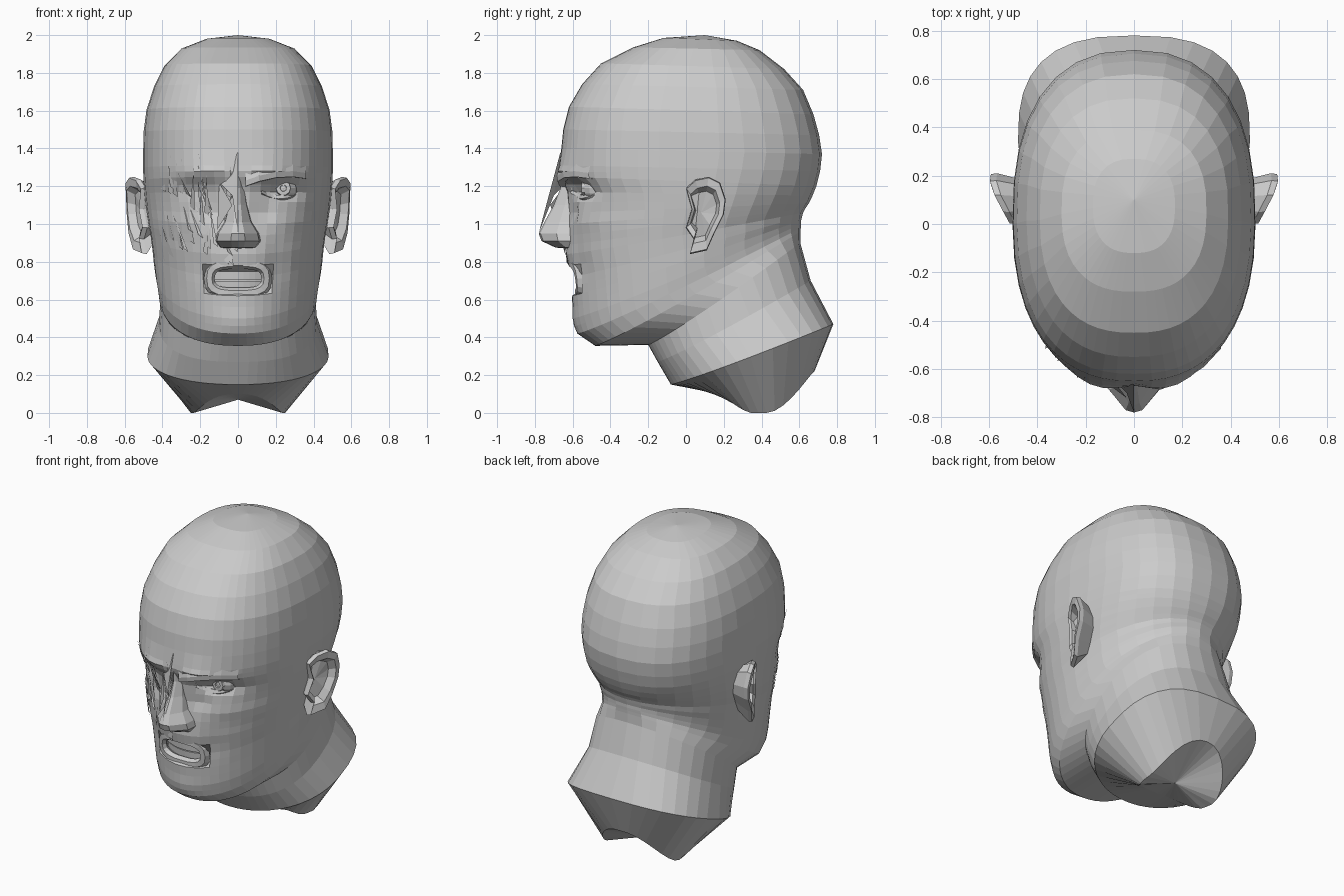
import bpy, bmesh, math, random
from mathutils import Vector
from mathutils.bvhtree import BVHTree

if "Cube" in bpy.data.objects:
    bpy.data.objects.remove(bpy.data.objects["Cube"])

random.seed(4)


def finish(name, bm):
    bmesh.ops.remove_doubles(bm, verts=bm.verts, dist=0.0005)
    bmesh.ops.recalc_face_normals(bm, faces=bm.faces)
    mesh = bpy.data.meshes.new(name)
    bm.to_mesh(mesh)
    obj = bpy.data.objects.new(name, mesh)
    bpy.context.collection.objects.link(obj)
    return obj


def loft(rings, closed=True, cap_start=False, cap_end=False, loop=False):
    bm = bmesh.new()
    rows = [[bm.verts.new(p) for p in r] for r in rings]
    n = len(rows[0])
    pairs = list(zip(rows, rows[1:])) + ([(rows[-1], rows[0])] if loop else [])
    for a, b in pairs:
        for i in range(n if closed else n - 1):
            j = (i + 1) % n
            bm.faces.new((a[i], a[j], b[j], b[i]))
    for use, row in ((cap_start, rows[0]), (cap_end, rows[-1])):
        if use:
            c = bm.verts.new(use)
            for i in range(n):
                bm.faces.new((row[i], row[(i + 1) % n], c))
    return bm


# Head and neck: tilted rings (front y, front z, back y, back z, half width, squareness)
SPEC = [
    (-.12, 1.985, .27, 1.97, .17, 2.5), (-.28, 1.935, .39, 1.92, .30, 2.5),
    (-.45, 1.85, .52, 1.82, .39, 2.45), (-.55, 1.74, .62, 1.71, .445, 2.4),
    (-.62, 1.62, .675, 1.58, .485, 2.4), (-.65, 1.50, .705, 1.47, .50, 2.4),
    (-.66, 1.40, .72, 1.37, .502, 2.4), (-.665, 1.31, .71, 1.28, .503, 2.35),
    (-.66, 1.25, .69, 1.20, .50, 2.3), (-.63, 1.17, .67, 1.15, .495, 2.2),
    (-.62, 1.06, .65, 1.11, .487, 2.1), (-.63, .94, .63, 1.08, .475, 2.05),
    (-.635, .84, .62, 1.06, .463, 2.0), (-.61, .72, .615, 1.04, .453, 2.0),
    (-.605, .62, .61, 1.02, .447, 1.95), (-.595, .50, .61, 1.0, .437, 1.95),
    (-.57, .42, .608, .98, .427, 2.0), (-.48, .355, .606, .96, .42, 2.1)]
NECK = [
    (-.20, .36, .605, .90, .41, 2.2), (-.15, .27, .66, .70, .42, 2.3),
    (-.08, .15, .78, .47, .48, 2.7)]
dense = []
for k, (a, b) in enumerate(zip(SPEC, SPEC[1:])):
    dense.append(a)
    if 7 <= k <= 15:
        dense.append(tuple((p + q) / 2 for p, q in zip(a, b)))
dense.append(SPEC[-1])
SEG = 40

# Face relief: x, z, x radius, z radius, y push
RELIEF = [(.16, 1.28, .13, .035, -.03), (.24, 1.18, .10, .045, .06),
          (.31, 1.02, .12, .06, -.02), (.14, 1.08, .05, .06, .025),
          (.21, .80, .04, .10, .015), (0, .46, .12, .05, -.01)]


def ring(yf, zf, yb, zb, w, n):
    pts = []
    for i in range(SEG):
        s = 2 * math.pi * i / SEG
        a = s - .35 * math.sin(s)
        c, d = math.cos(a), math.sin(a)
        m = 2.0 if n > 2.6 and c > 0 else n      # rounder throat
        x = w * math.copysign(abs(d) ** (2 / m), d)
        t = -math.copysign(abs(c) ** (2 / m), c)
        z = zf + (zb - zf) * ((t + 1) / 2) ** 1.1
        y = (yf + yb) / 2 + (yb - yf) / 2 * t
        if y < -.2:
            for bx, bz, rx, rz, push in RELIEF:
                k = math.exp(-((abs(x) - bx) / rx) ** 2 - ((z - bz) / rz) ** 2)
                y += push * k * (.35 if x < 0 and bz > 1.1 and push > 0 else 1)
            if abs(x) < .14 and .64 < z < .77:
                y += .10
        pts.append(Vector((x, y, z)))
    return pts


rings = [ring(*r) for r in dense + NECK]
under = ring(.18, .10, .68, .22, .25, 2)
for p in under:
    p.z = max(0, p.z - .16 * (abs(p.x) / .25) ** 2.5)
rings.append(under)
bm = loft(rings, cap_start=(0, .1, 2.0), cap_end=(0, .38, .07))
tree = BVHTree.FromBMesh(bm)
finish("head_and_neck", bm)


def face_y(x, z):
    hit = tree.ray_cast(Vector((x, -2, z)), Vector((0, 1, 0)))[0]
    return hit.y if hit else -.5


# Nose: z, ridge y, half width, base y
rows = []
for z, tip, w, base in [(1.27, -.665, .03, -.60), (1.19, -.665, .035, -.57), (1.10, -.70, .05, -.57),
                        (1.01, -.75, .075, -.57), (.95, -.78, .115, -.57),
                        (.91, -.765, .125, -.57), (.875, -.69, .10, -.57)]:
    mid = tip + (base - tip) * .45
    rows.append([(-w, base, z), (-w * .9, mid, z), (-w * .3, tip + .01, z), (0, tip, z),
                 (w * .3, tip + .01, z), (w * .9, mid, z), (w, base, z)])
finish("nose", loft(rows, cap_end=(0, -.62, .87)))

# Lips: a tube around the open mouth
rows = []
for i in range(18):
    a = 2 * math.pi * i / 18
    c, s = math.cos(a), math.sin(a)
    row = []
    for j in range(6):
        b = 2 * math.pi * j / 6
        cb = math.cos(b)
        x = (.152 + .028 * cb) * math.copysign(abs(c) ** .6, c)
        z = .712 + (.078 + .028 * cb) * math.copysign(abs(s) ** .7, s)
        row.append((x, -.58 + 1.0 * x * x - .015 * s + .03 * math.sin(b), z))
    rows.append(row)
finish("lips", loft(rows, loop=True))

# Teeth: two curved strips
for name, z0, z1, y0 in (("upper_teeth", .705, .78, -.56), ("lower_teeth", .64, .695, -.545)):
    rows = []
    for i in range(11):
        x = -.15 + .03 * i
        y = y0 + 2 * x * x
        rows.append([(x, y, z0), (x, y - .005, z1), (x, y + .04, z1), (x, y + .04, z0)])
    finish(name, loft(rows))

# Ears: base, rim, inner rim and hollow
OUT = [(.0, 1.19), (.05, 1.235), (.12, 1.25), (.18, 1.22), (.21, 1.13), (.20, 1.05),
       (.15, .95), (.11, .86), (.02, .84), (.04, .92), (.0, .98), (.03, 1.08)]
for side, name in ((1, "right_ear"), (-1, "left_ear")):
    rows = []
    for k, dx in ((.75, None), (1.0, -.02), (.97, .006), (.74, .0), (.6, -.045)):
        row = []
        for y, z in OUT:
            yy, zz = .09 + (y - .09) * k, 1.06 + (z - 1.06) * k
            x = .45 if dx is None else .503 + .5 * min(y, .16) + .04 * (z - 1.05) + dx
            row.append((side * x, yy, zz))
        rows.append(row)
    finish(name, loft(rows, cap_end=(side * .50, .08, 1.06)))

# Eye: ball, iris disc and lids on the intact side
ex, ez = .24, 1.19
ey = face_y(ex, ez)
bm = bmesh.new()
bmesh.ops.create_uvsphere(bm, u_segments=12, v_segments=8, radius=.075)
bmesh.ops.translate(bm, verts=bm.verts, vec=(ex, ey + .055, ez))
finish("eyeball", bm)
circle = [(math.cos(i * math.pi / 5), math.sin(i * math.pi / 5)) for i in range(10)]
rows = [[(ex + r * c, ey + y, ez + r * s) for c, s in circle]
        for r, y in ((.042, -.008), (.038, -.024), (.018, -.025), (.016, -.018))]
finish("iris", loft(rows, cap_end=(ex, ey - .018, ez)))
for name, sign, h in (("upper_eyelid", 1, .05), ("lower_eyelid", -1, .042)):
    rows = []
    for i in range(9):
        u = -1 + i / 4
        x, arch = ex + .115 * u, h * (1 - u * u)
        y = ey - .015 + .10 * (u + .3) * abs(u + .3)
        z = ez + .012 * u
        rows.append([(x, y - .012, z + sign * arch * .85), (x, y - .02, z + sign * (arch + .014)),
                     (x, y + .02, z + sign * (arch + .035)), (x, y + .03, z + sign * arch)])
    finish(name, loft(rows))

# Brow ridge over the intact eye, blending into the forehead
rows = []
for x, z in [(.04, 1.20), (.11, 1.225), (.20, 1.245), (.29, 1.25), (.36, 1.24)]:
    y = face_y(x, z + .06)
    rows.append([(x, y + .06, z - .003), (x, y - .003, z), (x, y - .008, z + .03),
                 (x, face_y(x, z + .1) + .005, z + .1)])
finish("brow", loft(rows, closed=False))

# Damaged side: slivers lying over the face and a web from forehead to nose tip
bm = bmesh.new()


def tri(*pts):
    bm.faces.new([bm.verts.new(p) for p in pts])


for zone, count in (((-.43, -.15), 26), ((-.14, -.01), 14)):
    for i in range(count):
        x, z = random.uniform(*zone), random.uniform(.8, 1.2)
        h, lean = random.uniform(.1, .22), random.uniform(-.05, .03)
        p = [(x, z), (x + .025, z - .02), (x + lean, z + h)]
        tri(*[(a, face_y(a, b) - random.uniform(0, .02), b) for a, b in p])
top, tip = (0, -.665, 1.38), (0, -.78, .95)
tri(top, (-.03, -.70, 1.15), tip)
tri(top, (-.10, -.63, 1.22), (-.03, -.70, 1.15))
tri((-.10, -.63, 1.22), (-.11, -.66, .97), (-.03, -.72, 1.1))
finish("face_shards", bm)
